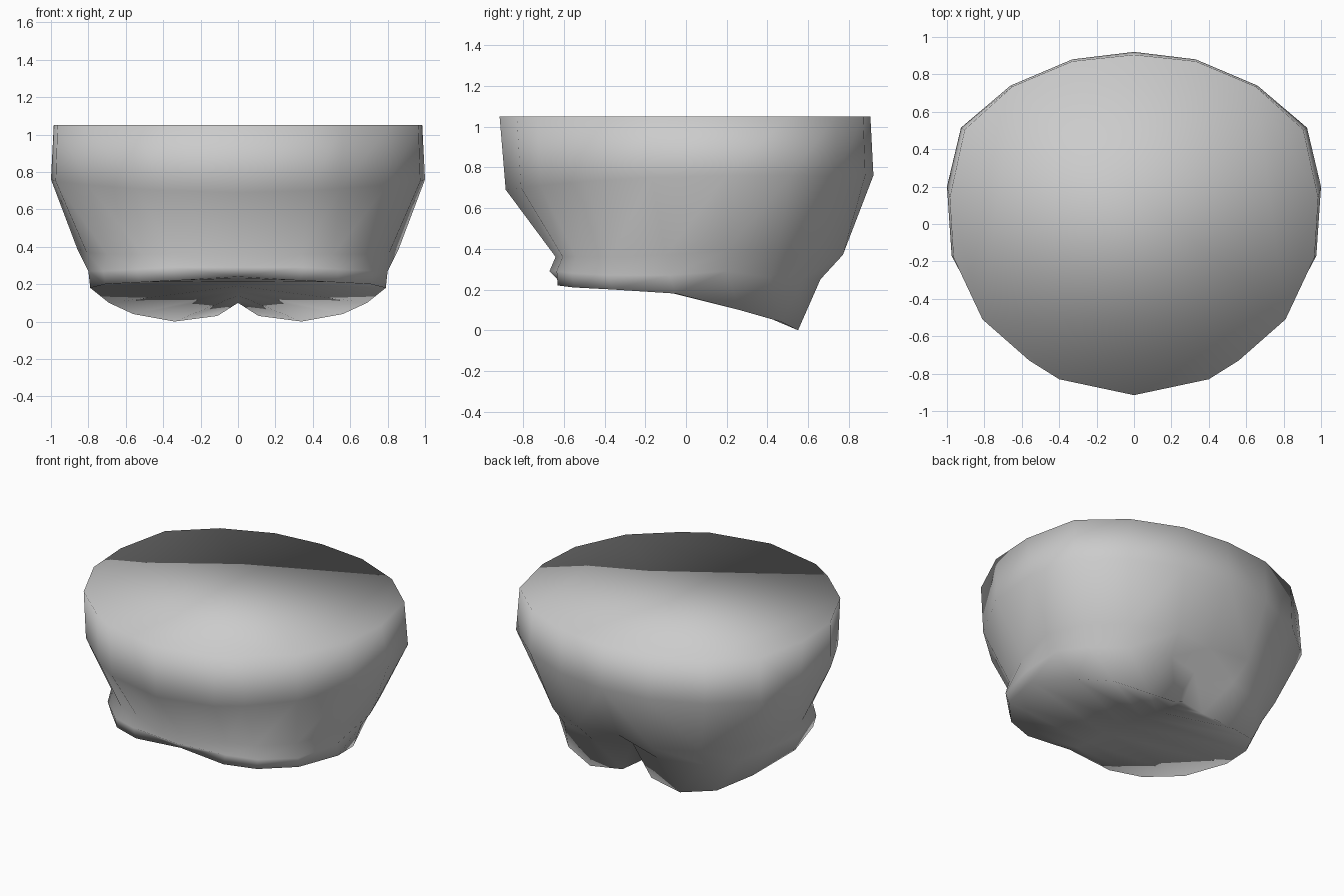
import bpy
import bmesh

cube = bpy.data.objects.get("Cube")
if cube:
    bpy.data.objects.remove(cube, do_unlink=True)

# Half cross-sections of the +x side, each running from back centre to front centre
RIM = [(0, .905, 1.05), (.33, .87, 1.05), (.65, .735, 1.05), (.905, .505, 1.05), (.985, .14, 1.05),
       (.965, -.18, 1.05), (.81, -.51, 1.05), (.56, -.73, 1.05), (.40, -.83, 1.05), (0, -.915, 1.05)]
WIDEST = [(0, .92, .76), (.33, .88, .76), (.66, .74, .76), (.925, .515, .76), (1, .20, .76),
          (.975, -.17, .75), (.80, -.50, .73), (.55, -.715, .71), (.385, -.81, .70), (0, -.885, .69)]
CREASE = [(0, .73, .37), (.28, .77, .37), (.56, .64, .37), (.76, .45, .38), (.86, .20, .39),
          (.81, -.10, .37), (.70, -.37, .36), (.51, -.54, .36), (.34, -.605, .36), (0, -.64, .36)]
BULGE = [(0, .58, .26), (.25, .66, .25), (.52, .57, .25), (.70, .41, .26), (.79, .20, .29),
         (.80, -.08, .27), (.72, -.38, .27), (.54, -.56, .28), (.35, -.635, .29), (0, -.67, .29)]
HEM = [(0, .47, .10), (.11, .53, .03), (.34, .55, 0), (.56, .47, .04), (.69, .26, .10),
       (.79, -.05, .18), (.71, -.36, .20), (.53, -.55, .21), (.33, -.63, .22), (0, -.62, .24)]
# Crotch line under the body; its ends are the ends of the hem
CROTCH = [(.42, .10), (.34, .12), (.22, .14), (.08, .165),
          (-.10, .19), (-.28, .205), (-.45, .215), (-.56, .23)]

# Side walls of the half body
bm = bmesh.new()
rings = [[bm.verts.new(p) for p in ring] for ring in (RIM, WIDEST, CREASE, BULGE, HEM)]
hem = rings[-1]
rings.append([hem[0]] + [bm.verts.new((0, y, z)) for y, z in CROTCH] + [hem[-1]])
for upper, lower in zip(rings, rings[1:]):
    for i in range(len(upper) - 1):
        corners = (upper[i], upper[i + 1], lower[i + 1], lower[i])
        bm.faces.new(list(dict.fromkeys(corners)))

# Flat closed waist
bm.faces.new(rings[0][::-1])

# Mirror the half and weld it along the middle
geom = bm.verts[:] + bm.edges[:] + bm.faces[:]
bmesh.ops.mirror(bm, geom=geom, axis='X', merge_dist=0.0001)
bmesh.ops.remove_doubles(bm, verts=bm.verts[:], dist=0.0001)

# Join both halves of the waist into one face
seam = [e for e in bm.edges if len(e.link_faces) == 2
        and all(abs(v.co.x) < .001 and v.co.z > 1.04 for v in e.verts)]
bmesh.ops.dissolve_edges(bm, edges=seam, use_verts=False)
bmesh.ops.recalc_face_normals(bm, faces=bm.faces[:])
for face in bm.faces:
    face.smooth = True

mesh = bpy.data.meshes.new("hip_body")
bm.to_mesh(mesh)
bm.free()
body = bpy.data.objects.new("hip_body", mesh)
bpy.context.collection.objects.link(body)

# Single plain colour
grey = bpy.data.materials.new("light_grey")
grey.use_nodes = True
colour = (.6, .6, .6, 1)
grey.diffuse_color = colour
grey.node_tree.nodes["Principled BSDF"].inputs["Base Color"].default_value = colour
mesh.materials.append(grey)
